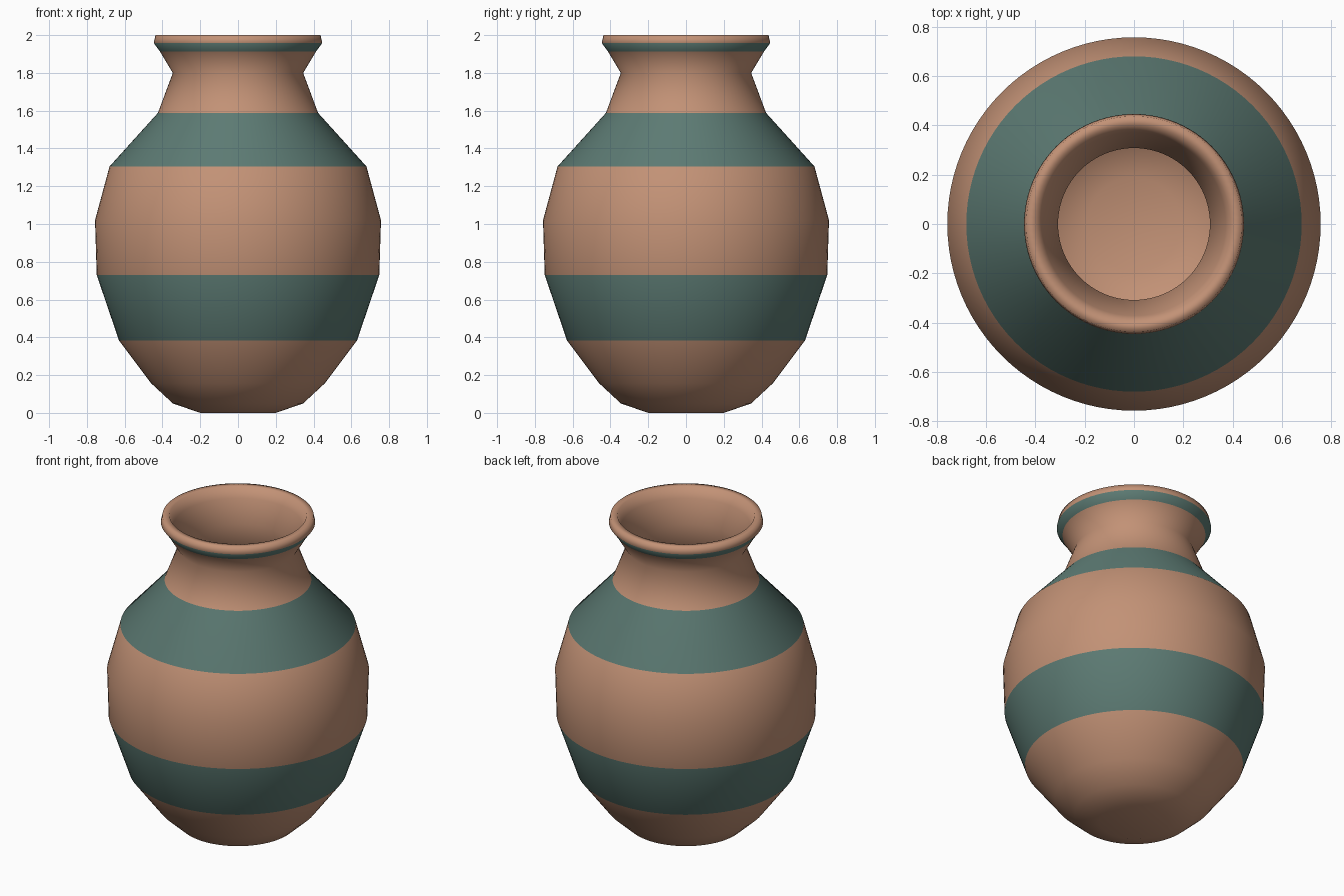
import bpy, bmesh, math

if "Cube" in bpy.data.objects:
    bpy.data.objects.remove(bpy.data.objects["Cube"])

SEGMENTS = 96

def material(name, rgb):
    m = bpy.data.materials.new(name)
    m.diffuse_color = (*rgb, 1)
    m.use_nodes = True
    m.node_tree.nodes["Principled BSDF"].inputs["Base Color"].default_value = m.diffuse_color
    return m

clay = material("clay", (0.54, 0.285, 0.18))
glaze = material("teal_glaze", (0.107, 0.195, 0.171))

# Outer wall, bottom to lip: radius, height, 1 if the strip above is glazed
outer = [(0, 0, 0), (0.20, 0, 0), (0.345, 0.05, 0), (0.46, 0.157, 0),
         (0.63, 0.383, 1), (0.748, 0.73, 0), (0.757, 1.02, 0),
         (0.68, 1.305, 1), (0.424, 1.588, 0), (0.345, 1.80, 0),
         (0.413, 1.913, 1), (0.446, 1.958, 0), (0.437, 2.0, 0)]
# Inner wall, lip down to the floor
inner = [(0.395, 2.0, 0), (0.372, 1.935, 0), (0.308, 1.80, 0),
         (0.39, 1.565, 0), (0.645, 1.285, 0), (0.717, 1.01, 0),
         (0.71, 0.74, 0), (0.595, 0.405, 0), (0.435, 0.19, 0),
         (0.33, 0.09, 0), (0.19, 0.04, 0), (0, 0.04, 0)]
profile = outer + inner

# Vase body: rings swept around z and bridged strip by strip
bm = bmesh.new()
rings = []
for r, z, _ in profile:
    n = SEGMENTS if r > 0 else 1
    rings.append([bm.verts.new((r * math.cos(2 * math.pi * i / n),
                                r * math.sin(2 * math.pi * i / n), z))
                  for i in range(n)])
for (a, b), (_, _, glazed) in zip(zip(rings, rings[1:]), profile):
    for i in range(SEGMENTS):
        j = (i + 1) % SEGMENTS
        corners = [a[i % len(a)], a[j % len(a)], b[j % len(b)], b[i % len(b)]]
        face = bm.faces.new(list(dict.fromkeys(corners)))
        face.material_index = glazed
        face.smooth = True
bmesh.ops.recalc_face_normals(bm, faces=bm.faces)

mesh = bpy.data.meshes.new("vase")
bm.to_mesh(mesh)
bm.free()
mesh.materials.append(clay)
mesh.materials.append(glaze)
vase = bpy.data.objects.new("vase", mesh)
bpy.context.collection.objects.link(vase)
